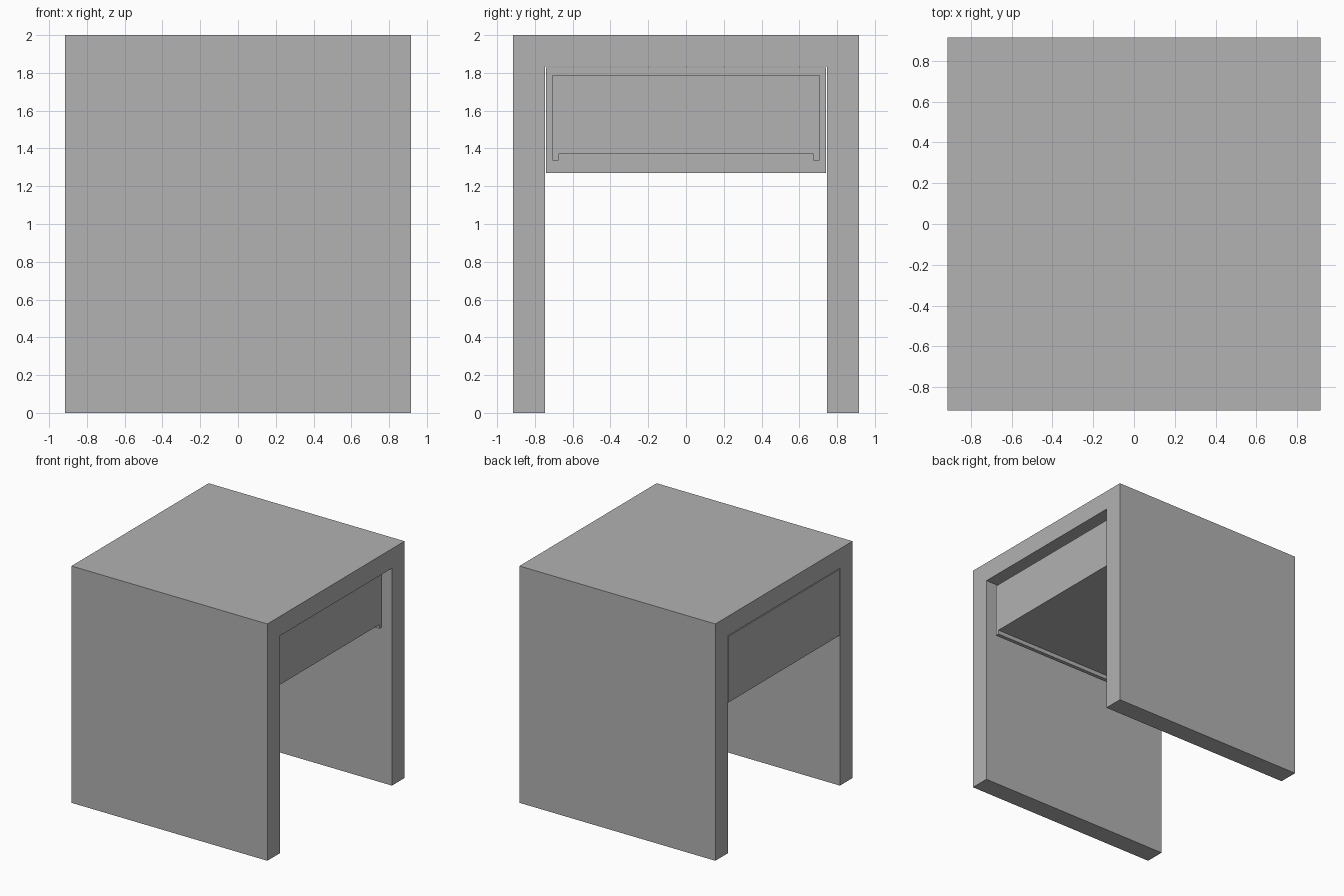
import bpy
import bmesh

cube = bpy.data.objects.get("Cube")
if cube:
    bpy.data.objects.remove(cube, do_unlink=True)

grey = bpy.data.materials.new("plain_grey")
grey.use_nodes = True
COLOUR = (0.445, 0.445, 0.445, 1)
grey.diffuse_color = COLOUR
grey.node_tree.nodes["Principled BSDF"].inputs["Base Color"].default_value = COLOUR


def extruded(name, half_profile, x0, x1, cavity=None):
    """Mirror a (y, z) half profile and extrude it along x.
    cavity = (wall, depth) hollows the upper face."""
    profile = half_profile + [(-y, z) for y, z in reversed(half_profile)]
    bm = bmesh.new()
    face = bm.faces.new([bm.verts.new((x0, y, z)) for y, z in profile])
    out = bmesh.ops.extrude_face_region(bm, geom=[face])["geom"]
    moved = [v for v in out if isinstance(v, bmesh.types.BMVert)]
    bmesh.ops.translate(bm, verts=moved, vec=(x1 - x0, 0, 0))
    bmesh.ops.recalc_face_normals(bm, faces=bm.faces)
    if cavity:
        wall, depth = cavity
        top = max(bm.faces, key=lambda f: f.calc_center_median().z)
        bmesh.ops.inset_region(bm, faces=[top], thickness=wall)
        out = bmesh.ops.extrude_face_region(bm, geom=[top])["geom"]
        moved = [v for v in out if isinstance(v, bmesh.types.BMVert)]
        bmesh.ops.translate(bm, verts=moved, vec=(0, 0, -depth))
        if top.is_valid:
            bmesh.ops.delete(bm, geom=[top], context="FACES_ONLY")
        bmesh.ops.recalc_face_normals(bm, faces=bm.faces)
    mesh = bpy.data.meshes.new(name)
    bm.to_mesh(mesh)
    bm.free()
    mesh.materials.append(grey)
    obj = bpy.data.objects.new(name, mesh)
    bpy.context.collection.objects.link(obj)
    return obj


HALF = 0.915
FRONT_THICK = 0.075
panel_back = -HALF + FRONT_THICK

# Table shell: two slab legs and a top in one piece
extruded("table_shell",
         [(0.747, 1.835), (0.747, 0), (HALF, 0), (HALF, 2)],
         -HALF, HALF)

# Flush drawer front with a narrow gap around it
extruded("drawer_front", [(0.74, 1.27), (0.74, 1.828)], -HALF, panel_back)

# Open drawer box, its sides dropping below the raised bottom
extruded("drawer_box",
         [(0.675, 1.37), (0.675, 1.335), (0.708, 1.335), (0.708, 1.79)],
         panel_back, 0.85, cavity=(0.034, 0.395))
